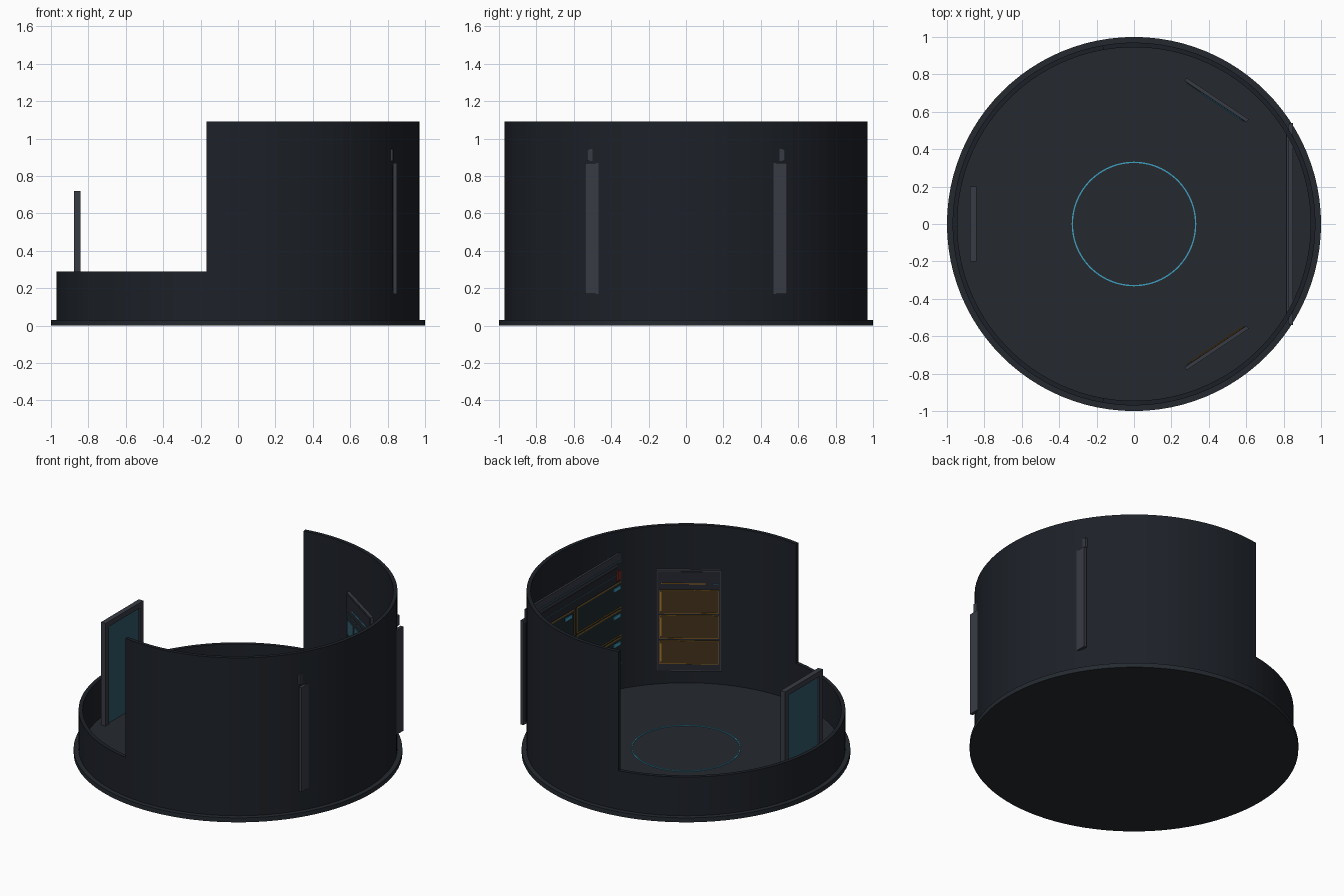
import bpy, bmesh
from math import radians, cos, sin, pi
from mathutils import Matrix, Vector

if "Cube" in bpy.data.objects:
    bpy.data.objects.remove(bpy.data.objects["Cube"])

SEG = 96


def material(name, rgb):
    m = bpy.data.materials.new(name)
    m.diffuse_color = (*rgb, 1)
    m.use_nodes = True
    m.node_tree.nodes["Principled BSDF"].inputs["Base Color"].default_value = m.diffuse_color
    return m


WALL = material("wall_dark", (0.012, 0.015, 0.021))
FLOOR = material("floor_dark", (0.018, 0.023, 0.03))
FRAME = material("frame_grey", (0.04, 0.044, 0.058))
FACE = material("board_face", (0.018, 0.021, 0.03))
SCREEN = material("screen_dark", (0.014, 0.022, 0.027))
CYAN = material("cyan_light", (0.05, 0.36, 0.54))
TEAL = material("teal_glass", (0.03, 0.1, 0.14))
AMBER = material("amber_light", (0.36, 0.17, 0.015))
BROWN = material("amber_card", (0.055, 0.031, 0.01))
RED = material("red_alert", (0.16, 0.02, 0.015))


def finish(name, bm, mat):
    bmesh.ops.recalc_face_normals(bm, faces=bm.faces)
    me = bpy.data.meshes.new(name)
    bm.to_mesh(me)
    bm.free()
    me.materials.append(mat)
    ob = bpy.data.objects.new(name, me)
    bpy.context.collection.objects.link(ob)
    return ob


def ring(name, profile, mat, a0=0, a1=360):
    """Sweep a closed (radius, z) profile between two angles."""
    full = a1 - a0 == 360
    n = max(2, round(SEG * (a1 - a0) / 360))
    bm = bmesh.new()
    rows = []
    for i in range(n if full else n + 1):
        a = radians(a0 + (a1 - a0) * i / n)
        rows.append([bm.verts.new((r * cos(a), r * sin(a), z)) for r, z in profile])
    k = len(profile)
    for i in range(n):
        p, q = rows[i], rows[(i + 1) % len(rows)]
        for j in range(k):
            bm.faces.new((p[j], q[j], q[(j + 1) % k], p[(j + 1) % k]))
    if not full:
        bm.faces.new(rows[0])
        bm.faces.new(rows[-1])
    return finish(name, bm, mat)


def section(r0, r1, z0, z1):
    return [(r0, z0), (r1, z0), (r1, z1), (r0, z1)]


def place(angle, radius):
    """Board frame: local x along the board, local y toward the room centre."""
    a = radians(angle)
    return (Matrix.Translation((radius * cos(a), radius * sin(a), 0))
            @ Matrix.Rotation(a + pi / 2, 4, 'Z'))


def boxes(name, where, spans, mat):
    """Boxes given as (x0, x1, y0, y1, z0, z1), merged into one object."""
    bm = bmesh.new()
    for x0, x1, y0, y1, z0, z1 in spans:
        m = (where @ Matrix.Translation(((x0 + x1) / 2, (y0 + y1) / 2, (z0 + z1) / 2))
             @ Matrix.Diagonal((x1 - x0, y1 - y0, z1 - z0, 1)))
        bmesh.ops.create_cube(bm, size=1, matrix=m)
    return finish(name, bm, mat)


def border(x0, x1, y0, y1, z0, z1, t):
    """Four strips around a rectangle."""
    return [(x0, x1, y0, y1, z0, z0 + t), (x0, x1, y0, y1, z1 - t, z1),
            (x0, x0 + t, y0, y1, z0 + t, z1 - t), (x1 - t, x1, y0, y1, z0 + t, z1 - t)]


# Floor disc with glowing ring
bm = bmesh.new()
bmesh.ops.create_cone(bm, cap_ends=True, segments=SEG, radius1=1, radius2=1, depth=0.03,
                      matrix=Matrix.Translation((0, 0, 0.015)))
finish("floor", bm, FLOOR)
ring("floor_ring", section(0.326, 0.333, 0.028, 0.034), CYAN)

# Tall wall on the right, low wall on the left
ring("tall_wall", section(0.945, 0.97, 0.03, 1.09), WALL, -100, 100)
ring("low_wall", section(0.945, 0.97, 0.03, 0.29), WALL, 100, 260)

# Doorway: frame and glass
door = place(180, 0.86)
boxes("door_frame", door, [(-0.2, -0.165, -0.017, 0.017, 0.03, 0.72),
                           (0.165, 0.2, -0.017, 0.017, 0.03, 0.72),
                           (-0.165, 0.165, -0.017, 0.017, 0.685, 0.72)], FRAME)
boxes("door_glass", door, [(-0.165, 0.165, -0.006, 0.006, 0.03, 0.685)], TEAL)

# Large main board
main = place(0, 0.84)
boxes("main_board", main, [(-0.54, 0.54, -0.01, 0.01, 0.17, 0.87)], FRAME)
boxes("main_board_face", main, [(-0.52, 0.52, 0.01, 0.014, 0.19, 0.85)], FACE)
boxes("main_header", main, [(-0.53, 0.53, 0.01, 0.024, 0.88, 0.945)], FRAME)
boxes("main_header_lines", main, [(-0.5, 0.5, 0.024, 0.027, 0.893, 0.898),
                                  (-0.5, 0.5, 0.014, 0.018, 0.80, 0.804)], TEAL)
fills, edges, tags = [], [], []
for x0 in (-0.5, 0.015):
    for row in range(3):
        z1 = 0.75 - row * 0.187
        x1, z0 = x0 + 0.485, z1 - 0.175
        fills.append((x0, x1, 0.014, 0.021, z0, z1))
        edges += border(x0, x1, 0.021, 0.025, z0, z1, 0.005)
        tags.append((x0 + 0.03, x0 + 0.1, 0.021, 0.025, z1 - 0.045, z1 - 0.025))
boxes("main_cards", main, fills, SCREEN)
boxes("main_card_outlines", main, edges, AMBER)
boxes("main_card_tags", main, tags, CYAN)
boxes("main_alert", main, [(-0.51, -0.44, 0.014, 0.025, 0.765, 0.825)], RED)

# Amber side board with three cards
amber = place(-56.3, 0.795)
blue = place(56.3, 0.795)
for label, where in (("amber", amber), ("blue", blue)):
    boxes(label + "_board", where, [(-0.2, 0.2, -0.012, 0.008, 0.18, 0.86)], FRAME)
    boxes(label + "_board_face", where, [(-0.19, 0.19, 0.008, 0.011, 0.19, 0.85)], FACE)
fills, edges = [], []
for row in range(3):
    z1 = 0.73 - row * 0.17
    fills.append((-0.18, 0.18, 0.011, 0.016, z1 - 0.157, z1))
    edges += border(-0.18, 0.18, 0.016, 0.018, z1 - 0.157, z1, 0.003)
    edges.append((0.168, 0.177, 0.016, 0.019, z1 - 0.14, z1 - 0.015))
boxes("amber_cards", amber, fills, BROWN)
boxes("amber_card_outlines", amber, edges, AMBER)
boxes("amber_header_lines", amber, [(-0.1, 0.17, 0.011, 0.014, 0.768, 0.773)], AMBER)
boxes("amber_header_tag", amber, [(-0.18, -0.15, 0.011, 0.014, 0.765, 0.772)], TEAL)

# Blue side board with a screen and tiles
boxes("blue_screen", blue, [(-0.18, 0.18, 0.011, 0.015, 0.227, 0.73)], SCREEN)
boxes("blue_header_line", blue, [(-0.17, 0.1, 0.011, 0.014, 0.768, 0.773)], CYAN)
boxes("blue_screen_outline", blue, border(-0.18, 0.18, 0.015, 0.018, 0.227, 0.73, 0.003), TEAL)
boxes("blue_tiles", blue, [(x - 0.045, x + 0.045, 0.015, 0.018, z, z + 0.09)
                           for x in (-0.11, 0, 0.11) for z in (0.27, 0.38, 0.49, 0.60)], TEAL)
